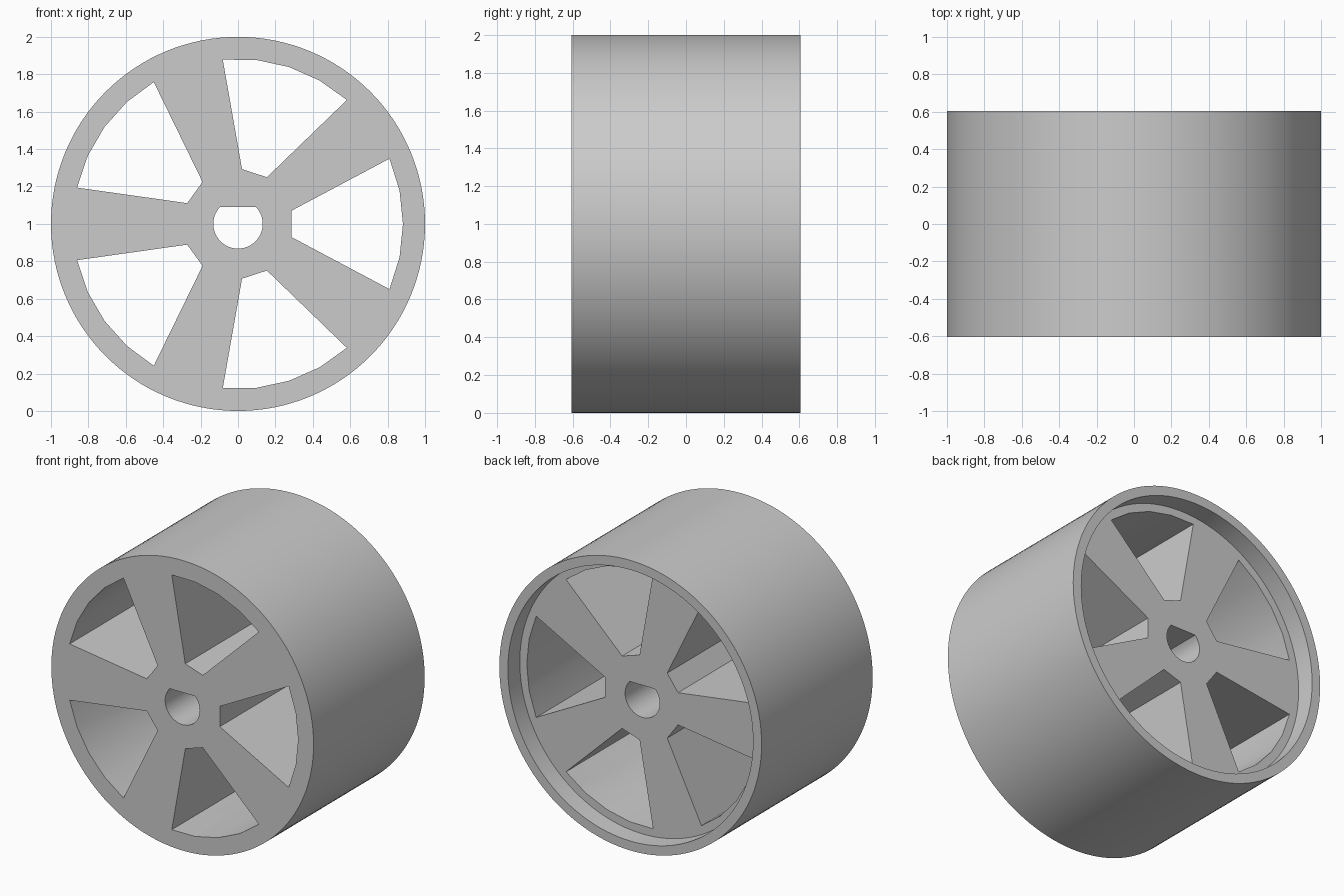
import bpy, bmesh
from math import sin, cos, tau, radians, asin, pi

cube = bpy.data.objects.get("Cube")
if cube:
    bpy.data.objects.remove(cube, do_unlink=True)

HALF = 0.605        # half the wheel width
RECESS = 0.13       # depth of the rear recess
SEGMENTS = 128

grey = bpy.data.materials.new("grey")
grey.use_nodes = True
colour = (0.6, 0.6, 0.6, 1)
grey.diffuse_color = colour
grey.node_tree.nodes["Principled BSDF"].inputs["Base Color"].default_value = colour


def arc(radius, start, end, steps):
    return [(radius * cos(start + (end - start) * i / steps),
             radius * sin(start + (end - start) * i / steps)) for i in range(steps + 1)]


def prism(name, outline, y0, y1):
    """Extrude an (x, z) outline along y, around the wheel axle."""
    bm = bmesh.new()
    face = bm.faces.new([bm.verts.new((x, y0, z + 1)) for x, z in outline])
    side = bmesh.ops.extrude_face_region(bm, geom=[face])["geom"]
    moved = [v for v in side if isinstance(v, bmesh.types.BMVert)]
    bmesh.ops.translate(bm, verts=moved, vec=(0, y1 - y0, 0))
    bmesh.ops.recalc_face_normals(bm, faces=bm.faces)
    mesh = bpy.data.meshes.new(name)
    bm.to_mesh(mesh)
    bm.free()
    mesh.materials.append(grey)
    obj = bpy.data.objects.new(name, mesh)
    bpy.context.collection.objects.link(obj)
    return obj


# Solid wheel body
wheel = prism("wheel", arc(1, 0, tau, SEGMENTS)[:-1], -HALF, HALF)

# Rear recess inside the rim lip
cutters = [prism("recess_cutter", arc(0.935, 0, tau, SEGMENTS)[:-1], HALF - RECESS, HALF + 0.1)]

# Axle hole with a flat on top
flat = asin(0.09 / 0.132)
cutters.append(prism("axle_cutter", arc(0.132, pi - flat, tau + flat, 48), -1, 1))

# Five tapered windows between the spokes
window = [(0.285, 0.07), (0.285, -0.07)] + arc(0.882, radians(-23.3), radians(23.3), 4)
for i in range(5):
    c, s = cos(tau * i / 5), sin(tau * i / 5)
    cutters.append(prism("window_cutter", [(x * c - z * s, x * s + z * c) for x, z in window], -1, 1))

for cutter in cutters:
    cutter.hide_render = True
    cut = wheel.modifiers.new(cutter.name, 'BOOLEAN')
    cut.operation = 'DIFFERENCE'
    cut.solver = 'EXACT'
    cut.object = cutter

# Bake the cuts and discard the cutters
graph = bpy.context.evaluated_depsgraph_get()
baked = bpy.data.meshes.new_from_object(wheel.evaluated_get(graph))
wheel.modifiers.clear()
wheel.data = baked
for cutter in cutters:
    bpy.data.objects.remove(cutter, do_unlink=True)

# Smooth curved walls, crisp edges
bpy.ops.object.select_all(action='DESELECT')
wheel.select_set(True)
bpy.context.view_layer.objects.active = wheel
bpy.ops.object.shade_smooth_by_angle(angle=radians(30))
